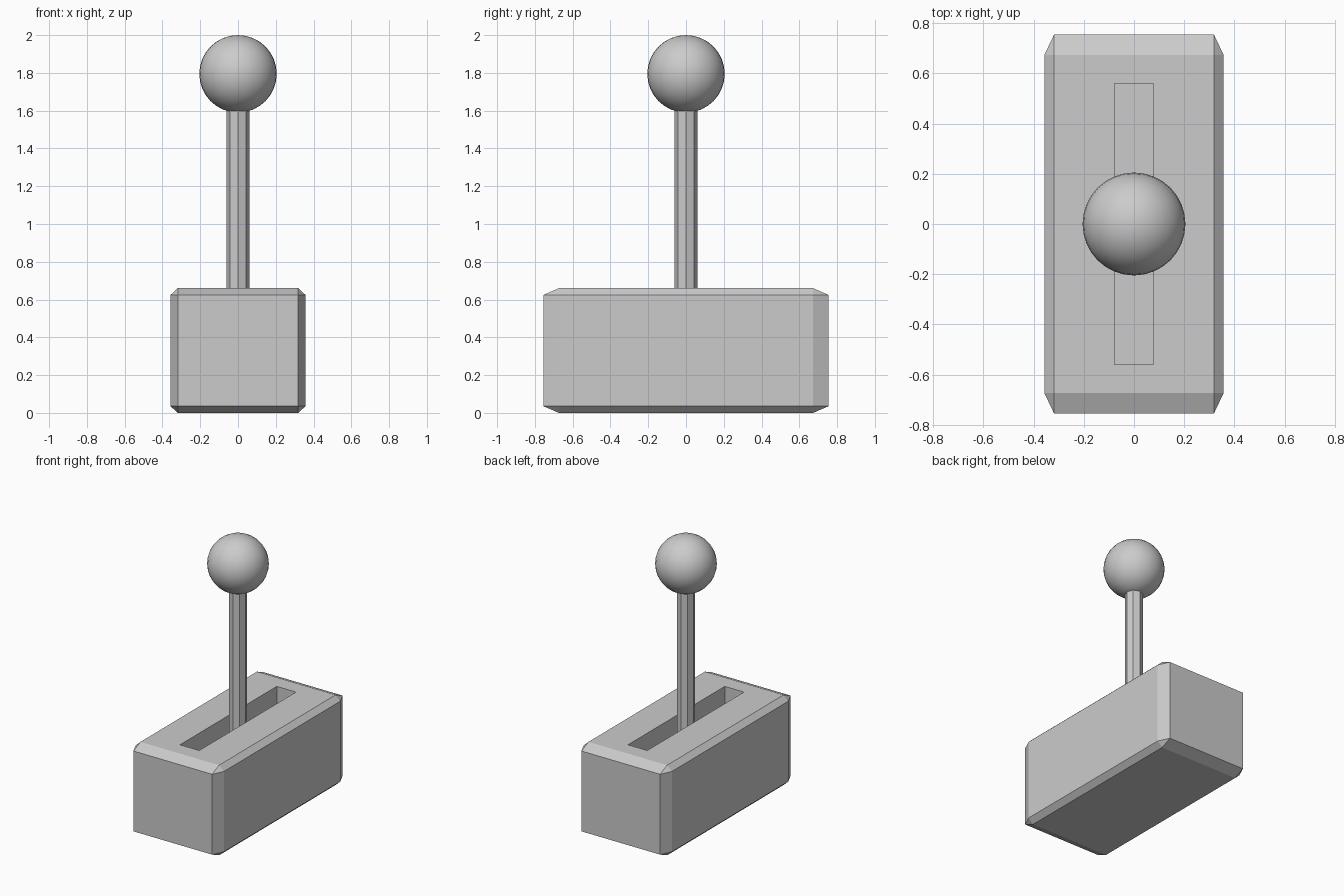
import bpy

if "Cube" in bpy.data.objects:
    bpy.data.objects.remove(bpy.data.objects["Cube"])


def apply_scale(obj):
    bpy.ops.object.select_all(action='DESELECT')
    obj.select_set(True)
    bpy.context.view_layer.objects.active = obj
    bpy.ops.object.transform_apply(location=False, rotation=False, scale=True)


def apply_modifier(obj, name):
    bpy.context.view_layer.objects.active = obj
    bpy.ops.object.modifier_apply(modifier=name)


TOP = 0.66
SLOT_FLOOR = 0.36

# Base block: bevelled as a unit cube, then stretched so the chamfers stretch too
bpy.ops.mesh.primitive_cube_add(size=1, location=(0, 0, TOP / 2))
base = bpy.context.object
base.name = "base_block"
bevel = base.modifiers.new("chamfer", 'BEVEL')
bevel.width = 0.054
bevel.segments = 1
apply_modifier(base, "chamfer")
base.scale = (0.715, 1.51, TOP)
apply_scale(base)

# Slot cut into the top
bpy.ops.mesh.primitive_cube_add(size=1, location=(0, 0, SLOT_FLOOR + 0.25))
slot = bpy.context.object
slot.name = "slot_cutter"
slot.scale = (0.156, 1.12, 0.5)
apply_scale(slot)
cut = base.modifiers.new("slot", 'BOOLEAN')
cut.operation = 'DIFFERENCE'
cut.solver = 'EXACT'
cut.object = slot
apply_modifier(base, "slot")
bpy.data.objects.remove(slot, do_unlink=True)

# Eight-sided lever shaft
bottom, top = SLOT_FLOOR - 0.02, 1.68
bpy.ops.mesh.primitive_cylinder_add(vertices=8, radius=0.06, depth=top - bottom,
                                    location=(0, 0, (top + bottom) / 2))
bpy.context.object.name = "lever_shaft"

# Smooth ball knob
bpy.ops.mesh.primitive_uv_sphere_add(segments=32, ring_count=16, radius=0.205,
                                     location=(0, 0, 1.795))
knob = bpy.context.object
knob.name = "lever_knob"
bpy.ops.object.shade_smooth()
